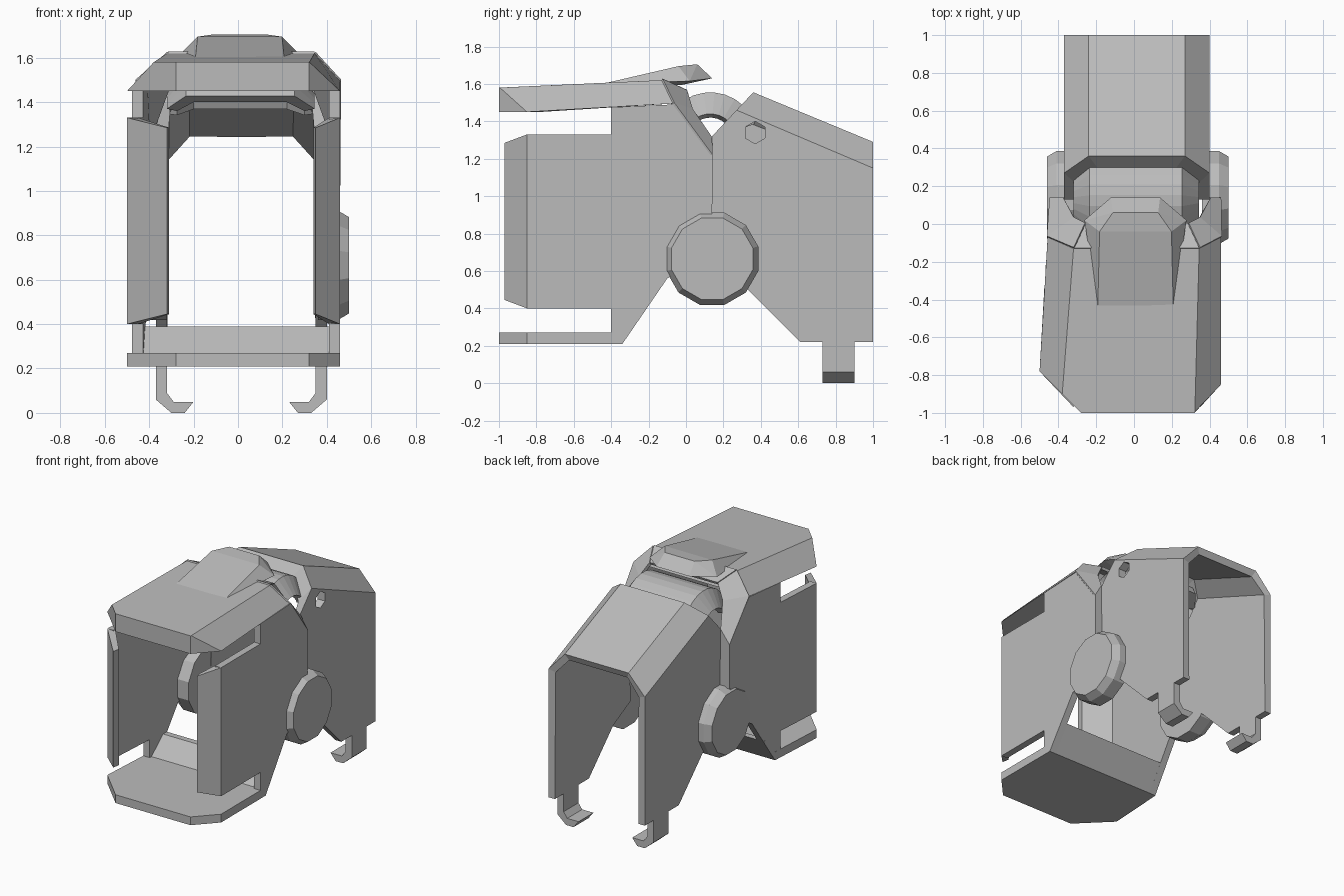
import bpy, bmesh, math

cube = bpy.data.objects.get("Cube")
if cube:
    bpy.data.objects.remove(cube, do_unlink=True)

grey = bpy.data.materials.new("plain grey")
grey.use_nodes = True
COLOUR = (0.5, 0.5, 0.5, 1)
grey.diffuse_color = COLOUR
grey.node_tree.nodes["Principled BSDF"].inputs["Base Color"].default_value = COLOUR
MID = 0.015  # the rear shell sits slightly off centre


def make(name, verts, faces=None):
    """Mesh from points; without faces, their convex hull."""
    bm = bmesh.new()
    vs = [bm.verts.new(v) for v in verts]
    if faces:
        for f in faces:
            bm.faces.new([vs[i] for i in f])
    else:
        bmesh.ops.convex_hull(bm, input=vs)
        bmesh.ops.delete(bm, geom=[v for v in bm.verts if not v.link_faces], context='VERTS')
    bmesh.ops.recalc_face_normals(bm, faces=bm.faces)
    mesh = bpy.data.meshes.new(name)
    bm.to_mesh(mesh)
    bm.free()
    ob = bpy.data.objects.new(name, mesh)
    bpy.context.collection.objects.link(ob)
    mesh.materials.append(grey)
    return ob


def loft(name, *loops):
    """Closed solid through loops with equal point counts."""
    n = len(loops[0])
    faces = [list(range(n)), list(range(n * (len(loops) - 1), n * len(loops)))]
    for k in range(len(loops) - 1):
        for i in range(n):
            j = (i + 1) % n
            faces.append([k * n + i, k * n + j, k * n + n + j, k * n + n + i])
    return make(name, [p for loop in loops for p in loop], faces)


def solidify(ob, thickness, offset=-1):
    mod = ob.modifiers.new("thickness", 'SOLIDIFY')
    mod.thickness, mod.offset, mod.use_even_offset = thickness, offset, True


def outer_x(side, y):
    return 0.46 if side > 0 else -0.5 + 0.06 * (y + 0.78)


def ring(x, r, n=12, y=0.14, z=0.665):
    return [(x, y + r * math.cos(2 * math.pi * (i + 0.5) / n),
             z + r * math.sin(2 * math.pi * (i + 0.5) / n)) for i in range(n)]


# Front side plates, bent lips, collars and pivot discs
for side, word, bend, tip in ((1, "left", -0.85, 0.35), (-1, "right", -0.78, -0.32)):
    profile = [(bend, .4), (-.4, .4), (-.4, .21), (-.34, .21), (-.1, .56), (.13, .7),
               (.13, 1.22), (-.07, 1.49), (-.4, 1.475), (-.4, 1.33), (bend, 1.33)]
    loft(word + "_front_plate",
         [(outer_x(side, y), y, z) for y, z in profile],
         [(outer_x(side, y) - side * 0.05, y, z) for y, z in profile])

    x = outer_x(side, bend)
    plan = [(x, bend, 0), (tip, -.97, .045), (tip - side * .01, -.92, .045),
            (x - side * .05, bend + .02, 0)]
    loft(word + "_front_lip", [(a, b, .4 + c) for a, b, c in plan],
         [(a, b, 1.33 - c) for a, b, c in plan])

    rim = [(outer_x(side, y), y, z) for y, z in ((-.07, 1.495), (.13, 1.22), (.13, .9))]
    inner = [(MID + side * w, y, z) for w, y, z in
             ((.33, .03, 1.46), (.385, .13, 1.31), (.385, .13, .9))]
    top = [(MID + side * .33, -.13, 1.62), (MID + side * .27, 0, 1.56)]
    collar = make(word + "_collar", [top[0]] + rim + [top[1]] + inner,
                  [(i, i + 1, i + 5, i + 4) for i in range(3)])
    solidify(collar, 0.02, 0)

    out = 0.5 if side > 0 else -0.46
    loft(word + "_pivot_disc", ring(out - side * .14, .255),
         ring(out - side * .05, .255), ring(out, .225))

# Roof of the front half
loft("front_roof",
     [(-.28, -1, 1.45), (.32, -1, 1.45), (.46, -.85, 1.45),
      (.46, -.07, 1.495), (-.457, -.07, 1.495), (-.5, -.78, 1.45)],
     [(-.28, -1, 1.58), (.32, -1, 1.58), (.322, -.995, 1.58),
      (.345, -.13, 1.62), (-.32, -.13, 1.62), (-.38, -.9, 1.58)])
roof_back = make("roof_back_slope", [(-.315, -.13, 1.62), (.345, -.13, 1.62),
                                     (.285, 0, 1.56), (-.255, 0, 1.56)], [(0, 1, 2, 3)])
solidify(roof_back, 0.02, 0)

# Raised hood over the roof
half_hood = [(.2, -.45, 1.6), (.19, -.04, 1.695), (.12, .06, 1.705), (.13, .14, 1.63),
             (.27, .02, 1.615), (.24, -.06, 1.61), (.1, -.02, 1.595)]
make("roof_hood", [(.008 + s * x, y, z) for s in (-1, 1) for x, y, z in half_hood])

# Floor and the slope behind it
plan = [(-.28, -1), (.32, -1), (.46, -.85), (.46, -.34), (-.475, -.34), (-.5, -.78)]
loft("floor", [(x, y, .21) for x, y in plan], [(x, y, .27) for x, y in plan])
slope = [(-.34, .21), (-.38, .27), (-.26, .39), (-.217, .39)]
loft("floor_slope", [(-.468, y, z) for y, z in slope], [(.459, y, z) for y, z in slope])

# Curved neck drum between the halves
section = [(-.32, .14), (-.235, .255), (.255, .255), (.345, .14),
           (.3, .12), (.22, .2), (-.2, .2), (-.275, .12)]
loops = []
for i in range(11):
    a = math.radians(20 + 13 * i)
    loops.append([(x, .13 + r * math.cos(a), 1.3 + r * math.sin(a)) for x, r in section])
loft("neck_drum", *loops)

# Rear shell: half outline, mirrored and thickened
side_profile = [(.13, .6), (.33, .5), (.61, .22), (1, .22), (1, 1.15), (.27, 1.46), (.13, 1.31)]
verts = [(.385, y, z) for y, z in side_profile]
verts += [(.255, 1, 1.29), (.255, .36, 1.555), (0, 1, 1.29), (0, .36, 1.555)]
verts += [(.33, .13, 1.25), (.32, .21, 1.37), (.21, .3, 1.49), (0, .3, 1.49)]
shell = make("rear_shell", verts,
             [range(7), (5, 4, 7, 8), (8, 7, 9, 10),
              (6, 5, 12, 11), (5, 8, 13, 12), (8, 10, 14, 13)])
shell.location.x = MID
# normals point outward from the shell
if shell.data.polygons[0].normal.x < 0:
    shell.data.flip_normals()
mirror = shell.modifiers.new("mirror", 'MIRROR')
mirror.use_clip = True
solidify(shell, 0.05)

# Six-sided hole through the left wall
cutter = loft("hole_cutter", ring(.3, .06, 6, .37, 1.34), ring(.5, .06, 6, .37, 1.34))
cutter.hide_render = True
cutter.display_type = 'WIRE'
cut = shell.modifiers.new("hole", 'BOOLEAN')
cut.object, cut.operation, cut.solver = cutter, 'DIFFERENCE', 'EXACT'
bpy.context.view_layer.update()
cut_mesh = bpy.data.meshes.new_from_object(
    shell.evaluated_get(bpy.context.evaluated_depsgraph_get()))
shell.modifiers.clear()
shell.data = cut_mesh
bpy.data.objects.remove(cutter, do_unlink=True)

# Hooked feet below the rear shell
hook = [(.385, .26), (.385, .06), (.315, 0), (.255, 0), (.215, .05),
        (.305, .05), (.335, .09), (.335, .26)]
for side, word in ((1, "left"), (-1, "right")):
    loft(word + "_hook_foot", [(MID + side * x, .73, z) for x, z in hook],
         [(MID + side * x, .9, z) for x, z in hook])
